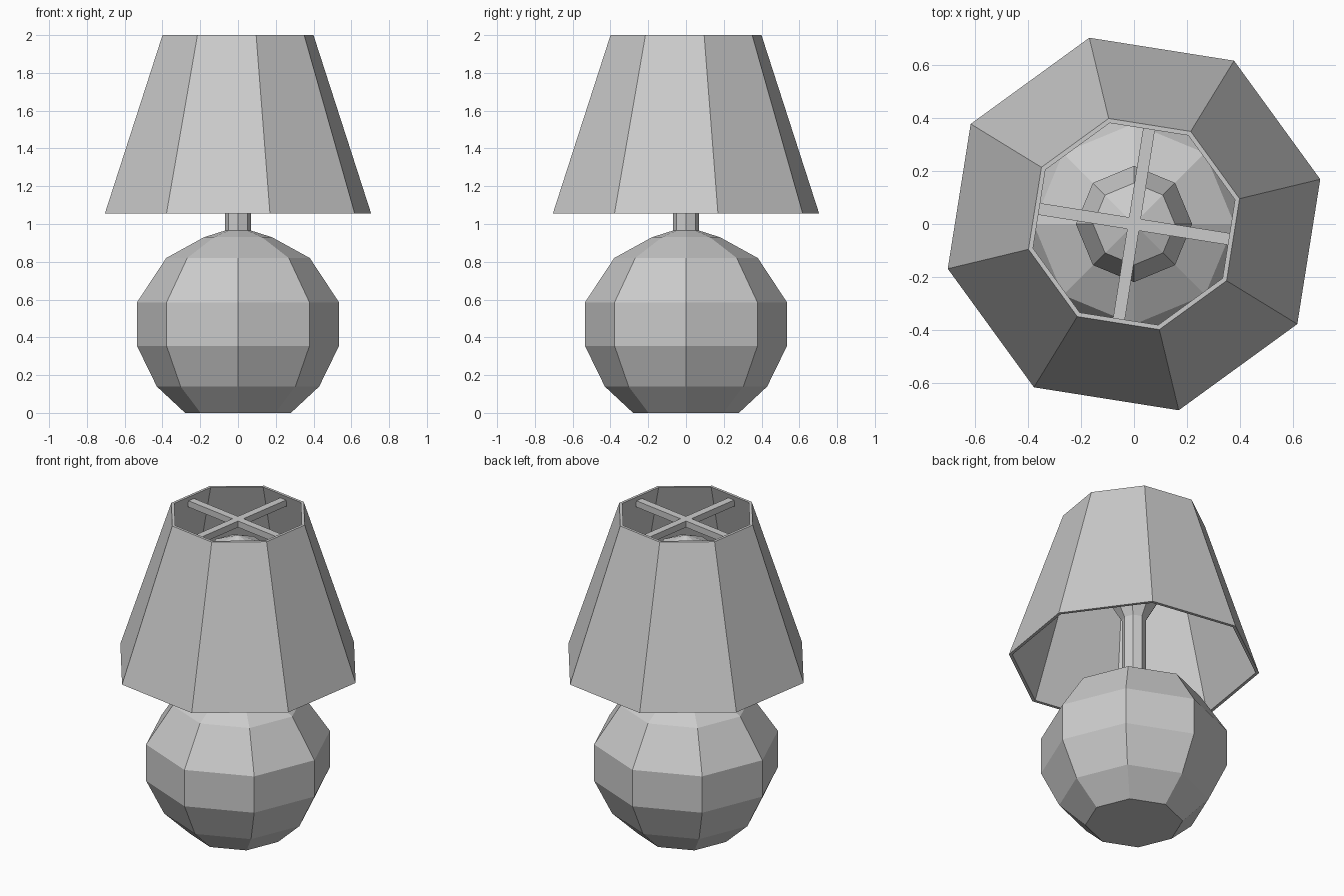
import bpy, bmesh
from math import cos, sin, radians
from mathutils import Matrix

if "Cube" in bpy.data.objects:
    bpy.data.objects.remove(bpy.data.objects["Cube"])

SIDES = 8

def make_object(name, bm):
    bmesh.ops.recalc_face_normals(bm, faces=bm.faces)
    mesh = bpy.data.meshes.new(name)
    bm.to_mesh(mesh)
    bm.free()
    obj = bpy.data.objects.new(name, mesh)
    bpy.context.collection.objects.link(obj)
    return obj

def lathe(name, profile, turn=0.0, closed=False):
    """Eight-sided turned part from (radius, z) points; closed joins last ring to first."""
    bm = bmesh.new()
    rings = []
    for r, z in profile:
        angles = [radians(turn + 360 * i / SIDES) for i in range(SIDES)]
        rings.append([bm.verts.new((r * cos(a), r * sin(a), z)) for a in angles])
    pairs = list(zip(rings, rings[1:]))
    if closed:
        pairs.append((rings[-1], rings[0]))
    for low, high in pairs:
        for i in range(SIDES):
            j = (i + 1) % SIDES
            bm.faces.new((low[i], low[j], high[j], high[i]))
    if not closed:
        bm.faces.new(rings[0])
        bm.faces.new(rings[-1])
    bmesh.ops.remove_doubles(bm, verts=bm.verts, dist=0.0005)
    return make_object(name, bm)

# Round faceted base
lathe("base", [(0.28, 0), (0.43, 0.14), (0.535, 0.355), (0.535, 0.585),
               (0.38, 0.82), (0.18, 0.93), (0.07, 0.965)])

# Stem from the base up to the bulb
lathe("stem", [(0.07, 0.95), (0.07, 1.34)])

# Bulb inside the shade
lathe("bulb", [(0.07, 1.34), (0.155, 1.485), (0.22, 1.64), (0.155, 1.80), (0.005, 1.865)])

# Hollow tapered shade, turned a little about its axis
lathe("shade", [(0.725, 1.055), (0.411, 2.0), (0.393, 2.0), (0.705, 1.055)],
      turn=13.5, closed=True)

# Crossed support bars just below the top of the shade
for k in range(2):
    bm = bmesh.new()
    bmesh.ops.create_cube(bm, size=1, matrix=Matrix.Translation((0, 0, 1.95))
                          @ Matrix.Rotation(radians(-9 + 90 * k), 4, 'Z')
                          @ Matrix.Diagonal((0.75, 0.045, 0.04, 1)))
    make_object("support_bar_%d" % (k + 1), bm)
